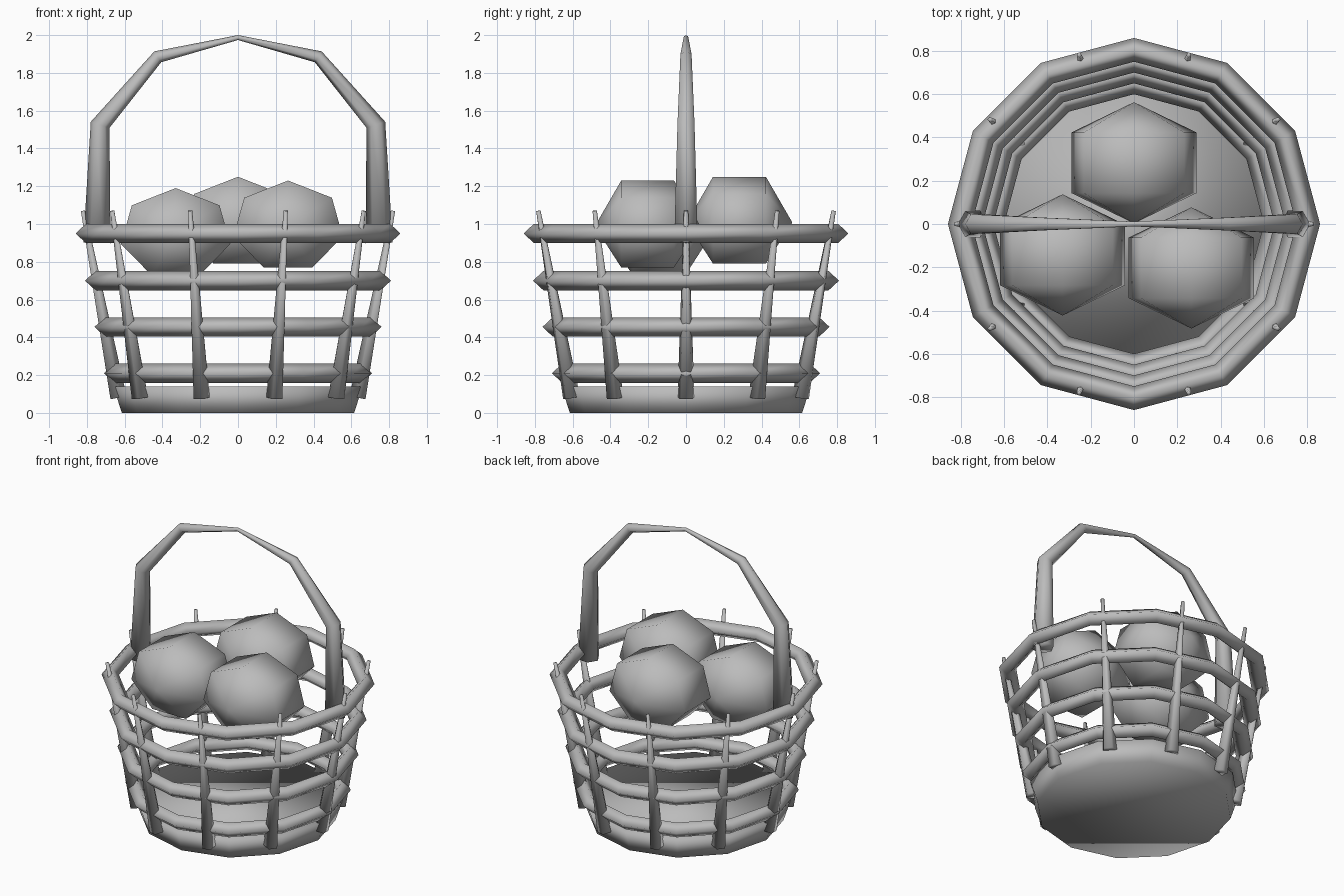
import bpy, bmesh, math
from math import sin, cos, pi, tau
from mathutils import Vector, Matrix

if "Cube" in bpy.data.objects:
    bpy.data.objects.remove(bpy.data.objects["Cube"])

grey = bpy.data.materials.new("plain_grey")
grey.diffuse_color = (0.5, 0.5, 0.5, 1)
grey.use_nodes = True
grey.node_tree.nodes["Principled BSDF"].inputs["Base Color"].default_value = grey.diffuse_color


def finish(name, bm):
    """Turn a bmesh into a smooth-shaded object."""
    bmesh.ops.recalc_face_normals(bm, faces=bm.faces)
    for f in bm.faces:
        f.smooth = True
    mesh = bpy.data.meshes.new(name)
    bm.to_mesh(mesh)
    bm.free()
    mesh.materials.append(grey)
    obj = bpy.data.objects.new(name, mesh)
    bpy.context.collection.objects.link(obj)
    return obj


def loft(name, loops, closed=False):
    """Skin a row of equal-length point loops; cap the ends unless closed."""
    bm = bmesh.new()
    rows = [[bm.verts.new(p) for p in loop] for loop in loops]
    n = len(rows[0])
    for i in range(len(rows) if closed else len(rows) - 1):
        a, b = rows[i], rows[(i + 1) % len(rows)]
        for j in range(n):
            k = (j + 1) % n
            bm.faces.new((a[j], a[k], b[k], b[j]))
    if not closed:
        bm.faces.new(rows[0])
        bm.faces.new(rows[-1])
    return finish(name, bm)


# Solid base, slightly flared
loft("base", [[(r * cos(i * tau / 12), r * sin(i * tau / 12), z) for i in range(12)]
              for r, z in ((0.615, 0.0), (0.66, 0.14))])

# Woven hoops: twelve-sided rings with a diamond section
for k, (r, z) in enumerate(((0.655, 0.21), (0.705, 0.455), (0.755, 0.70), (0.805, 0.95))):
    loops = []
    for i in range(12):
        a = i * tau / 12
        loops.append([((r + 0.055 * cos(j * pi / 2)) * cos(a),
                       (r + 0.055 * cos(j * pi / 2)) * sin(a),
                       z + 0.051 * sin(j * pi / 2)) for j in range(4)])
    loft(f"hoop_{k + 1}", loops, closed=True)

# Ten leaning stakes, tapering upwards
for k in range(10):
    turn = Matrix.Rotation(k * tau / 10, 3, 'Z')
    loops = []
    for r, z, w in ((0.637, 0.08, 0.047), (0.822, 1.07, 0.012)):
        loops.append([turn @ Vector((r - w * cos(j * tau / 5), w * sin(j * tau / 5),
                                     z + 0.2 * w * cos(j * tau / 5))) for j in range(5)])
    loft(f"stake_{k + 1}", loops)

# Arched handle, thick at the feet and thin at the crown
half = [(0.747, 0.90, 0.072), (0.73, 1.525, 0.052), (0.425, 1.885, 0.034)]
path = [(-x, z, r) for x, z, r in half] + [(0, 1.987, 0.013)] + half[::-1]
loops = []
for i, (x, z, r) in enumerate(path):
    p, q = path[max(i - 1, 0)], path[min(i + 1, len(path) - 1)]
    t = Vector((q[0] - p[0], 0, q[1] - p[1])).normalized()
    side = Vector((-t.z, 0, t.x))
    loops.append([Vector((x, 0, z)) + r * (cos(j * tau / 6) * side
                  + sin(j * tau / 6) * Vector((0, 1, 0))) for j in range(6)])
loft("handle", loops)

# Three faceted fruits, poles pointing along y
for k, centre in enumerate(((0, 0.283, 1.008), (0.265, -0.203, 0.988), (-0.33, -0.143, 0.948))):
    bm = bmesh.new()
    south = bm.verts.new((0, -0.28, 0))
    north = bm.verts.new((0, 0.28, 0))
    rings = [[bm.verts.new((0.297 * sin(j * tau / 7), y, 0.242 * cos(j * tau / 7)))
              for j in range(7)] for y in (-0.14, 0.14)]
    for j in range(7):
        n = (j + 1) % 7
        bm.faces.new((south, rings[0][j], rings[0][n]))
        bm.faces.new((rings[0][j], rings[0][n], rings[1][n], rings[1][j]))
        bm.faces.new((north, rings[1][n], rings[1][j]))
    finish(f"fruit_{k + 1}", bm).location = centre
